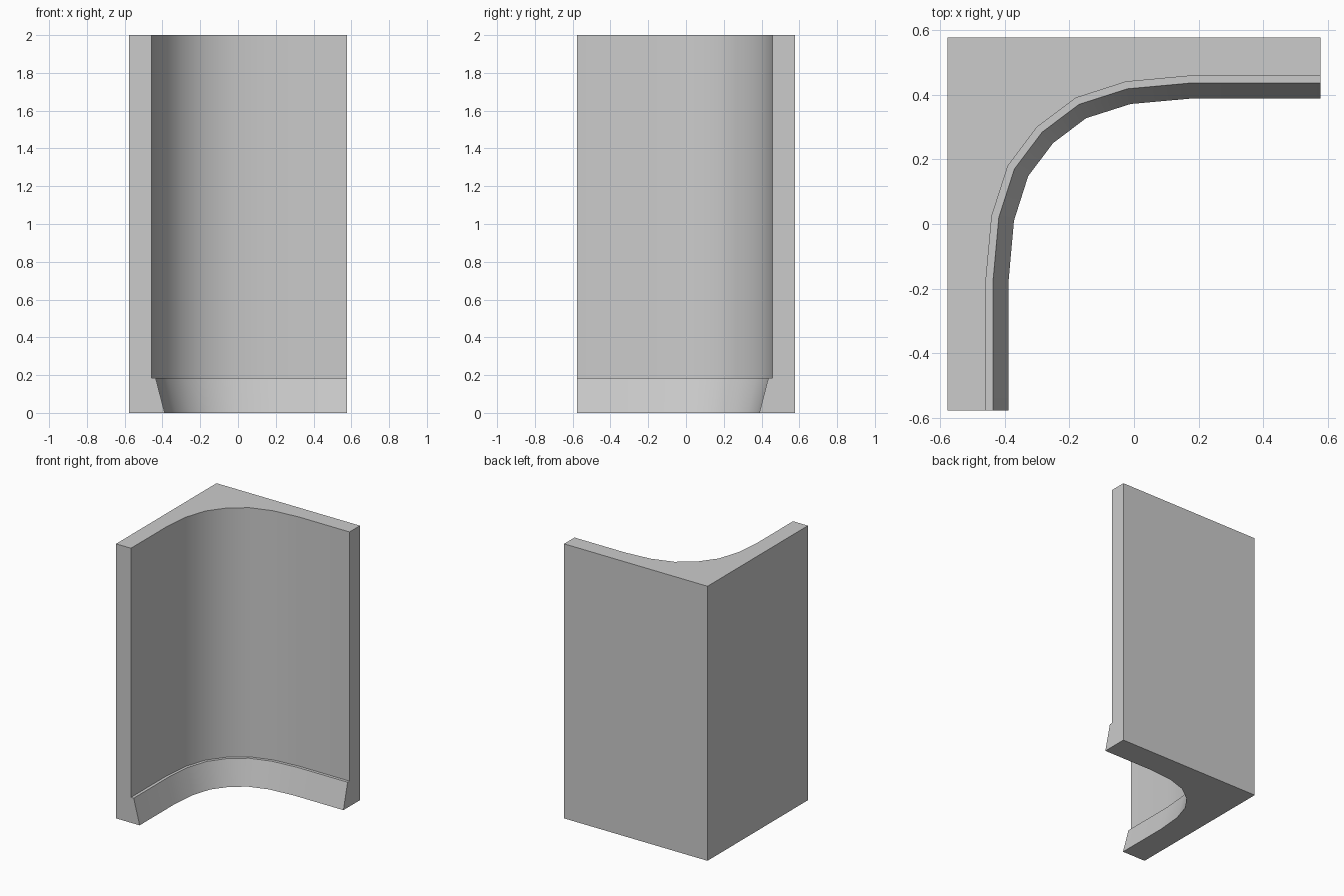
import bpy, bmesh, math

cube = bpy.data.objects.get("Cube")
if cube:
    bpy.data.objects.remove(cube, do_unlink=True)

HALF, HEIGHT, LEDGE = 0.578, 2.0, 0.185

# Half of the concave wall curve: x, y, and tilt of its normal in degrees
HALF_CURVE = [(HALF, 0.458, 0), (0.17, 0.458, 5), (-0.025, 0.44, 12),
              (-0.18, 0.39, 27), (-0.30, 0.30, 45)]


def curve(offset):
    """Concave curve moved inward by offset, mirrored across the diagonal."""
    half = []
    for x, y, tilt in HALF_CURVE:
        a = math.radians(tilt)
        half.append((x + offset * math.sin(a), y - offset * math.cos(a)))
    half[0] = (HALF, half[0][1])
    return half + [(-y, -x) for x, y in reversed(half[:-1])]


# Concave inside: sloped skirting, narrow ledge, tall wall
bm = bmesh.new()
rows = [[bm.verts.new((x, y, z)) for x, y in curve(offset)]
        for offset, z in [(0.07, 0), (0.022, LEDGE), (0, LEDGE), (0, HEIGHT)]]
for low, high in zip(rows, rows[1:]):
    for i in range(len(low) - 1):
        bm.faces.new((low[i], low[i + 1], high[i + 1], high[i]))

# Square outer corner, end faces and caps
corners = [(-HALF, -HALF), (-HALF, HALF), (HALF, HALF)]
bottom, top = [[bm.verts.new((x, y, z)) for x, y in corners] for z in (0, HEIGHT)]
for i in range(2):
    bm.faces.new((bottom[i], bottom[i + 1], top[i + 1], top[i]))
for end, c in ((0, 2), (-1, 0)):
    bm.faces.new([row[end] for row in rows] + [top[c], bottom[c]])
bm.faces.new(rows[0] + bottom)
bm.faces.new(rows[-1] + top)
bmesh.ops.recalc_face_normals(bm, faces=bm.faces)

mesh = bpy.data.meshes.new("corner_wall")
bm.to_mesh(mesh)
bm.free()
wall = bpy.data.objects.new("corner_wall", mesh)
bpy.context.collection.objects.link(wall)

# Plain grey material
grey = bpy.data.materials.new("light_grey")
grey.use_nodes = True
colour = (0.6, 0.6, 0.6, 1)
grey.diffuse_color = colour
grey.node_tree.nodes["Principled BSDF"].inputs["Base Color"].default_value = colour
mesh.materials.append(grey)

# Smooth curve, crisp edges
bpy.ops.object.select_all(action="DESELECT")
wall.select_set(True)
bpy.context.view_layer.objects.active = wall
bpy.ops.object.shade_smooth_by_angle(angle=math.radians(30))
